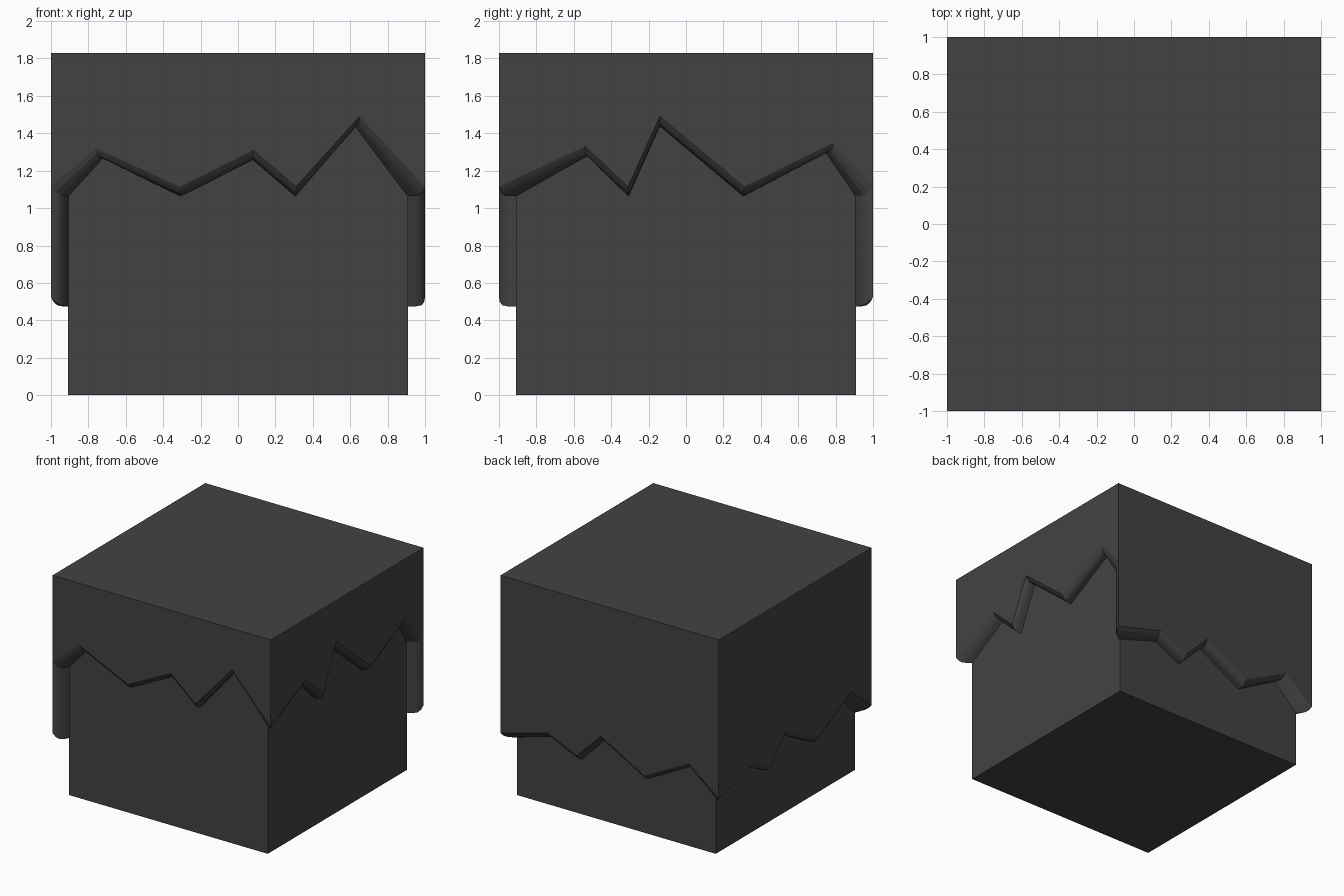
import bpy
import bmesh

old = bpy.data.objects.get("Cube")
if old:
    bpy.data.objects.remove(old, do_unlink=True)

TOP, BODY = 1.83, 0.91

charcoal = bpy.data.materials.new("charcoal")
charcoal.use_nodes = True
colour = (0.055, 0.055, 0.055, 1)
charcoal.diffuse_color = colour
charcoal.node_tree.nodes["Principled BSDF"].inputs["Base Color"].default_value = colour


def finish(bm, name):
    bmesh.ops.recalc_face_normals(bm, faces=bm.faces)
    mesh = bpy.data.meshes.new(name)
    bm.to_mesh(mesh)
    bm.free()
    mesh.materials.append(charcoal)
    obj = bpy.data.objects.new(name, mesh)
    bpy.context.collection.objects.link(obj)
    return obj


# Inner block
bm = bmesh.new()
bmesh.ops.create_cube(bm, size=1)
for v in bm.verts:
    v.co = (v.co.x * 2 * BODY, v.co.y * 2 * BODY, (v.co.z + 0.5) * (TOP - 0.05))
finish(bm, "inner_block")

# Jagged hem of each side: (distance along the side, height), anticlockwise
HIGH, LOW = 1.115, 0.525
front = [(-1, HIGH), (-.76, 1.32), (-.31, HIGH), (.08, 1.31), (.31, HIGH), (.65, 1.49), (1, HIGH)]
right = [(-1, HIGH), (-.54, 1.33), (-.31, HIGH), (-.14, 1.49), (.31, HIGH), (.79, 1.35), (1, HIGH)]
back = [(-1, LOW), (-.56, .64), (-.30, LOW), (-.08, .745), (.32, LOW), (.73, .735), (1, LOW)]
left = [(-1, LOW), (-.56, .64), (-.32, LOW), (-.12, .745), (.30, LOW), (.73, .735), (1, LOW)]
sides = [(front, lambda t, d: (t, -d)), (right, lambda t, d: (d, t)),
         (back, lambda t, d: (-t, d)), (left, lambda t, d: (-d, -t))]

# Rounded hem profile: (inset, drop, bulge at the vertical steps)
profile = [(0, 0, 0), (.015, .028, .01), (.035, .045, .016), (.06, .05, .012), (.095, .052, 0)]


def hem_point(place, t, z, step):
    inset, drop, bulge = step
    x, y = place(t * (1 - inset * t * t), 1 - inset)
    if abs(t) == 1 and x * y > 0 and abs(x) == abs(y):
        if (x > 0) or (y < 0):
            stepped = True
        else:
            stepped = False
        if stepped:
            x, y = x + bulge, y - bulge
    return x, y, z - drop


# Outer shell with its hem
bm = bmesh.new()
rings = [[bm.verts.new(hem_point(place, t, z, step))
          for hem, place in sides for t, z in hem] for step in profile]
count = len(rings[0])
rim = []
for upper, lower in zip(rings, rings[1:]):
    for i in range(count):
        j = (i + 1) % count
        if (upper[i].co - upper[j].co).length > 1e-4:
            rim.append(bm.faces.new((upper[i], upper[j], lower[j], lower[i])))
corners = [bm.verts.new((x, y, TOP)) for x, y in ((-1, -1), (1, -1), (1, 1), (-1, 1))]
bm.faces.new(corners)
start = 0
for k, (hem, place) in enumerate(sides):
    stop = start + len(hem)
    wall = rings[0][start:stop]
    bm.faces.new(wall + [corners[(k + 1) % 4], corners[k]])
    start = stop
bmesh.ops.remove_doubles(bm, verts=bm.verts, dist=1e-5)

# Round the hem but keep each zigzag fold crisp
for f in bm.faces:
    f.smooth = len(f.verts) == 4 and f.calc_center_median().z < TOP - 0.1
for e in bm.edges:
    a, b = (v.co for v in e.verts)
    folds = max(abs(a.x), abs(a.y)) - max(abs(b.x), abs(b.y))
    e.smooth = abs(folds) < 1e-3 and e.calc_face_angle(0) < 0.9
finish(bm, "outer_shell")
